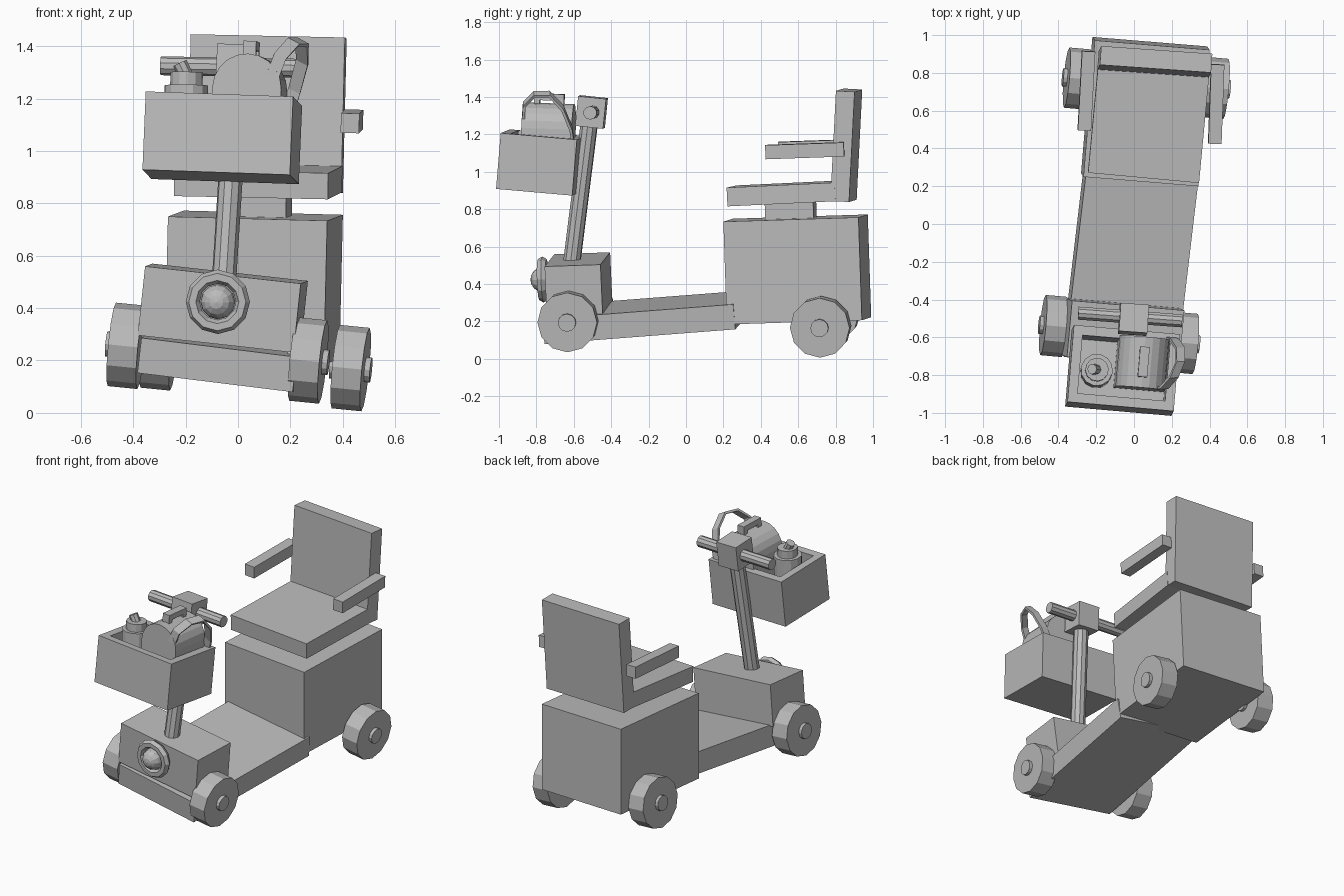
import bpy, bmesh
from math import radians, pi, sin, cos
from mathutils import Matrix, Vector, Euler

cube = bpy.data.objects.get("Cube")
if cube:
    bpy.data.objects.remove(cube, do_unlink=True)

grey = bpy.data.materials.new("plain grey")
grey.use_nodes = True
grey.diffuse_color = (0.5, 0.5, 0.5, 1)
grey.node_tree.nodes["Principled BSDF"].inputs["Base Color"].default_value = grey.diffuse_color


def frame(center, tilt):
    """Placement from a centre and pitch, roll, yaw in degrees."""
    turn = Euler([radians(a) for a in tilt]).to_matrix().to_4x4()
    return Matrix.Translation(center) @ turn


def finish(name, bm, place=Matrix()):
    bmesh.ops.recalc_face_normals(bm, faces=bm.faces)
    bm.transform(place)
    mesh = bpy.data.meshes.new(name)
    bm.to_mesh(mesh)
    bm.free()
    mesh.materials.append(grey)
    obj = bpy.data.objects.new(name, mesh)
    bpy.context.collection.objects.link(obj)
    return obj


def box(name, place, size):
    bm = bmesh.new()
    bmesh.ops.create_cube(bm, size=1, matrix=Matrix.Diagonal((*size, 1)))
    return finish(name, bm, place)


def rod(name, start, end, radius, sides=12):
    start, end = Vector(start), Vector(end)
    axis = end - start
    turn = axis.to_track_quat('Z', 'Y').to_matrix().to_4x4()
    bm = bmesh.new()
    bmesh.ops.create_cone(bm, cap_ends=True, segments=sides, radius1=radius,
                          radius2=radius, depth=axis.length)
    return finish(name, bm, Matrix.Translation((start + end) / 2) @ turn)


# Chassis and seat: each block has its own slight tilt
blocks = {
    "rear_body": ((.06, .595, .478), (.61, .725, .55), (1.8, 1.5, -4.7)),
    "floor_board": ((-.02, -.22, .222), (.6, 1.03, .135), (4.4, 7, -6.2)),
    "front_body": ((-.058, -.575, .4), (.6, .3, .265), (2, 6.3, -5)),
    "seat_post": ((.1, .56, .79), (.19, .26, .16), (2, 1.5, -5)),
    "seat_cushion": ((.077, .535, .885), (.59, .58, .1), (2.7, 1.2, -5.3)),
    "seat_back": ((.11, .857, 1.142), (.59, .1, .59), (-3, 1.2, -4)),
    "left_armrest": ((.435, .635, 1.113), (.07, .42, .075), (2, 2, -2)),
    "right_armrest": ((-.252, .705, 1.13), (.07, .42, .075), (2, 2, -3)),
    "handlebar_head": ((-.003, -.505, 1.32), (.15, .15, .16), (-6, 2, -4)),
}
for name, (center, size, tilt) in blocks.items():
    box(name, frame(center, tilt), size)

# Wheels with hubs
axle = Vector((1, -.09, -.1)).normalized()
wheels = {
    "front_left": (.268, -.63, .2),
    "front_right": (-.425, -.54, .256),
    "rear_left": (.43, .72, .171),
    "rear_right": (-.3, .77, .25),
}
for name, center in wheels.items():
    c = Vector(center)
    rod(name + "_wheel", c - axle * .057, c + axle * .057, .16)
    rod(name + "_hub", c - axle * .078, c + axle * .078, .048)

# Steering
rod("steering_column", (-.055, -.615, .48), (-.003, -.512, 1.3), .047, 10)
rod("handlebar", (-.295, -.472, 1.325), (.255, -.513, 1.315), .036, 10)

# Headlight: ring and round lamp
lamp = frame((-.077, -.765, .424), (92, 0, -5))
bm = bmesh.new()
steps = 12
rings = [[bm.verts.new(((.096 + .027 * cos(b)) * cos(a), (.096 + .027 * cos(b)) * sin(a),
                        .027 * sin(b)))
          for b in (2 * pi * j / 6 for j in range(6))]
         for a in (2 * pi * i / steps for i in range(steps))]
for i in range(steps):
    p, q = rings[i], rings[(i + 1) % steps]
    for j in range(6):
        k = (j + 1) % 6
        bm.faces.new((p[j], q[j], q[k], p[k]))
finish("headlight_ring", bm, lamp)
bm = bmesh.new()
bmesh.ops.create_uvsphere(bm, u_segments=12, v_segments=8, radius=.067)
finish("headlight_lamp", bm, lamp)

# Basket: four walls and a floor
basket = frame((-.06, -.775, 1.05), (-5, 2, -5))
w, d, h, t = .565, .41, .3, .05
for side, x in (("left", 1), ("right", -1)):
    box("basket_wall_" + side, basket @ Matrix.Translation((x * (w - t) / 2, 0, 0)), (t, d, h))
for side, y in (("back", 1), ("front", -1)):
    box("basket_wall_" + side, basket @ Matrix.Translation((0, y * (d - t) / 2, 0)),
        (w - 2 * t, t, h))
box("basket_floor", basket @ Matrix.Translation((0, 0, (t - h) / 2)), (w - t, d - t, t))

# Flask in the basket
rod("flask_body", (-.2, -.785, .93), (-.197, -.772, 1.25), .085)
rod("flask_collar", (-.197, -.772, 1.25), (-.196, -.77, 1.3), .062)
rod("flask_spout", (-.2, -.77, 1.29), (-.222, -.768, 1.335), .028, 8)

# Bag with arched top
bm = bmesh.new()
r = .132
outline = [(-r, -.28), *((-r * cos(pi * i / 10), r * sin(pi * i / 10)) for i in range(11)),
           (r, -.28)]
face = bm.faces.new([bm.verts.new((x, -.135, z)) for x, z in outline])
grown = bmesh.ops.extrude_face_region(bm, geom=[face])["geom"]
bmesh.ops.translate(bm, vec=(0, .27, 0), verts=[v for v in grown if isinstance(v, bmesh.types.BMVert)])
bag = frame((.045, -.735, 1.235), (-2, 2, -5))
finish("bag", bm, bag)
box("bag_handle", bag @ Matrix.Translation((0, 0, .165)), (.05, .16, .035))
for side in (-1, 1):
    box("bag_handle_end", bag @ Matrix.Translation((0, side * .065, .14)), (.05, .03, .05))

# Bag strap: a flat band looping out sideways
path = [(.13, -.87, 1.28), (.16, -.865, 1.36), (.21, -.81, 1.415), (.245, -.73, 1.415),
        (.245, -.66, 1.34), (.215, -.615, 1.23), (.18, -.6, 1.12)]
across = Vector((.022, 0, -.012))
bm = bmesh.new()
edges = [(bm.verts.new(Vector(p) - across), bm.verts.new(Vector(p) + across)) for p in path]
for (a, b), (c, e) in zip(edges, edges[1:]):
    bm.faces.new((a, b, e, c))
strap = finish("bag_strap", bm)
solid = strap.modifiers.new("thickness", 'SOLIDIFY')
solid.thickness = .015
solid.offset = 0
